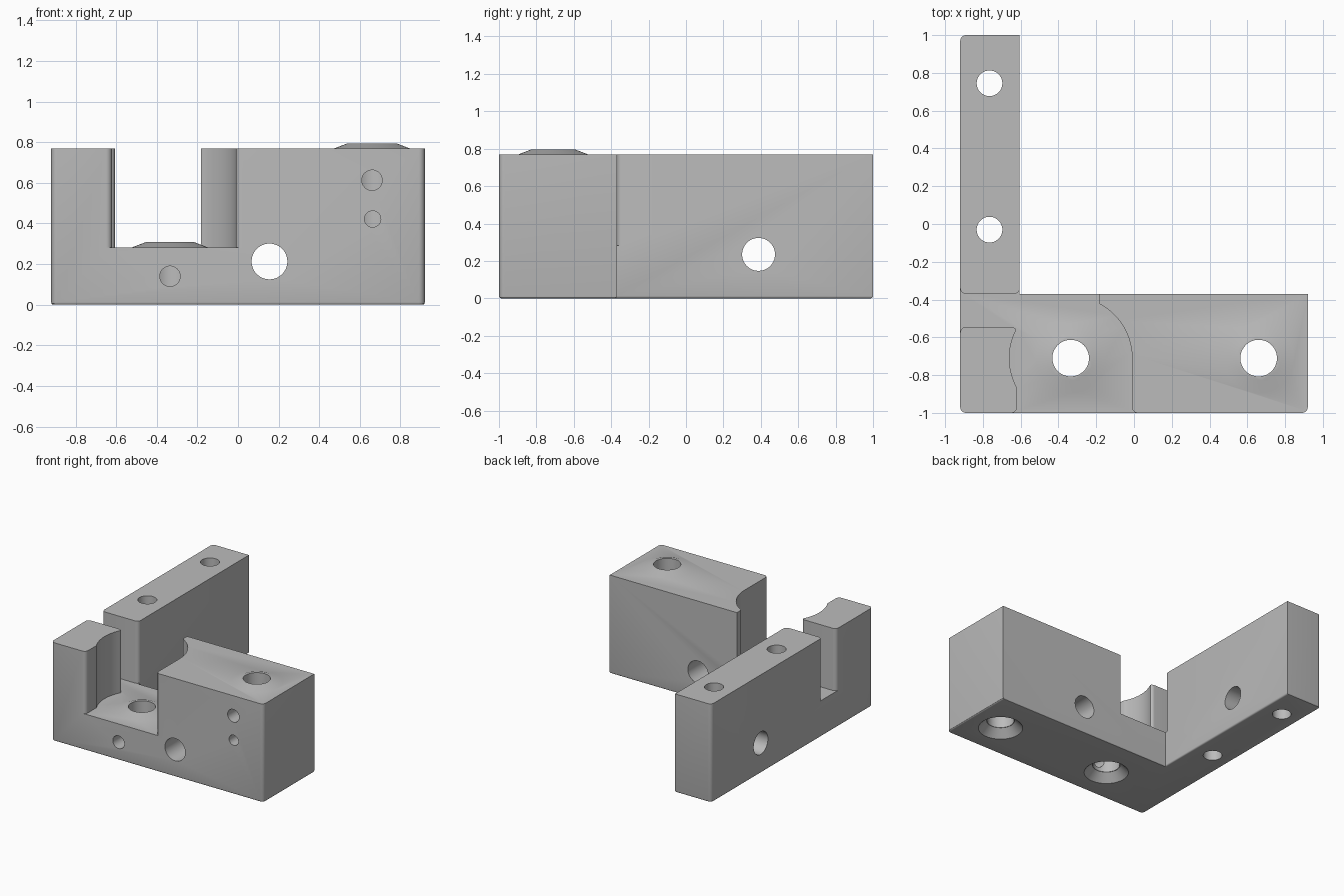
import bpy, bmesh
from math import cos, sin, radians, pi
from mathutils import Matrix, Vector

cube = bpy.data.objects.get("Cube")
if cube:
    bpy.data.objects.remove(cube, do_unlink=True)

# Main dimensions
TOP, FLOOR = 0.77, 0.283
X0, X1, ARM_X, BAR_Y = -0.92, 0.92, -0.605, -0.37
R = 0.03                       # corner fillet
SEAT = (-0.335, -0.71)         # centre of the round pocket
POST = (0.66, -0.71)           # hole in the tall block

metal = bpy.data.materials.new("light grey metal")
metal.use_nodes = True
grey = (0.5, 0.5, 0.5, 1)
metal.diffuse_color = grey
metal.node_tree.nodes["Principled BSDF"].inputs["Base Color"].default_value = grey


def arc(cx, cy, r, a0, a1, n=6):
    angles = [radians(a0 + (a1 - a0) * i / n) for i in range(n + 1)]
    return [(cx + r * cos(a), cy + r * sin(a)) for a in angles]


def to_object(bm, name):
    bmesh.ops.recalc_face_normals(bm, faces=bm.faces)
    mesh = bpy.data.meshes.new(name)
    bm.to_mesh(mesh)
    bm.free()
    mesh.materials.append(metal)
    obj = bpy.data.objects.new(name, mesh)
    bpy.context.collection.objects.link(obj)
    return obj


def prism(name, outline, z0, z1, bottom_bevel=0):
    bm = bmesh.new()
    face = bm.faces.new([bm.verts.new((x, y, z0)) for x, y in outline])
    up = bmesh.ops.extrude_face_region(bm, geom=[face], use_keep_orig=True)["geom"]
    for v in up:
        if isinstance(v, bmesh.types.BMVert):
            v.co.z = z1
    bmesh.ops.recalc_face_normals(bm, faces=bm.faces)
    if bottom_bevel:
        rim = [e for e in bm.edges if all(abs(v.co.z - z0) < 1e-5 for v in e.verts)]
        bmesh.ops.bevel(bm, geom=rim, offset=bottom_bevel, segments=3,
                        profile=0.5, affect='EDGES')
    return to_object(bm, name)


def cone(name, start, end, r0, r1=None, sides=48):
    a, b = Vector(start), Vector(end)
    turn = (b - a).to_track_quat('Z', 'Y').to_matrix().to_4x4()
    bm = bmesh.new()
    bmesh.ops.create_cone(bm, cap_ends=True, segments=sides, radius1=r0,
                          radius2=r0 if r1 is None else r1, depth=(b - a).length,
                          matrix=Matrix.Translation((a + b) / 2) @ turn)
    return to_object(bm, name)


def combine(body, tool, operation):
    mod = body.modifiers.new(tool.name, 'BOOLEAN')
    mod.object, mod.operation, mod.solver = tool, operation, 'EXACT'
    bpy.context.view_layer.objects.active = body
    bpy.ops.object.modifier_apply(modifier=mod.name)
    bpy.data.objects.remove(tool, do_unlink=True)


# L-shaped block with rounded outer corners
outline = (arc(X0 + R, -1 + R, R, 180, 270) + arc(X1 - R, -1 + R, R, 270, 360)
           + [(X1, BAR_Y), (ARM_X, BAR_Y), (ARM_X, 1)]
           + arc(X0 + R, 1 - R, R, 90, 180))
body = prism("bracket_body", outline, 0, TOP, bottom_bevel=0.012)

# Round pocket, open to the front and back, with a channel to the right side
pocket = ([(0.02, -1.1)] + arc(0.02, -1 + R, R, 270, 180)
          + arc(*SEAT, 0.325, 0, 62, 20) + [(-0.182, -0.3), (-0.55, -0.3)]
          + [(-0.55, BAR_Y + R)]
          + arc(ARM_X - R, BAR_Y + R, R, 0, -90)
          + arc(X0 + R, BAR_Y + R, R, -90, -180)
          + [(-1, BAR_Y + R), (-1, -0.575)]
          + arc(X0 + R, -0.575, R, 180, 90)
          + arc(-0.65, -0.575, R, 90, 30)
          + arc(*SEAT, 0.325, 153, 208.7, 18)
          + arc(-0.65, -1 + R, R, 0, -90) + [(-0.65, -1.1)])
combine(body, prism("pocket_cutter", pocket, FLOOR, 1), 'DIFFERENCE')

# Raised collars and countersunk screw holes
for (x, y), z in ((SEAT, FLOOR), (POST, TOP)):
    combine(body, cone("collar", (x, y, z - 0.01), (x, y, z + 0.025), 0.211, 0.12),
            'UNION')
    combine(body, cone("screw_hole", (x, y, -0.1), (x, y, 1), 0.097), 'DIFFERENCE')
    combine(body, cone("countersink", (x, y, -0.01), (x, y, 0.06), 0.17, 0.1),
            'DIFFERENCE')

# Vertical holes through the arm
for y in (0.745, -0.03):
    combine(body, cone("arm_hole", (-0.765, y, -0.1), (-0.765, y, 1), 0.068),
            'DIFFERENCE')

# Holes entering the front face: x, z, radius, end depth
for x, z, r, end in ((0.155, 0.213, 0.088, -0.2), (-0.335, 0.14, 0.05, -0.71),
                     (0.66, 0.613, 0.05, -0.71), (0.663, 0.422, 0.04, -0.71)):
    combine(body, cone("front_hole", (x, -1.1, z), (x, end, z), r), 'DIFFERENCE')

# Cross hole through the arm
combine(body, cone("side_hole", (-1.1, 0.388, 0.235), (-0.4, 0.388, 0.235), 0.088),
        'DIFFERENCE')

for obj in bpy.context.selected_objects:
    obj.select_set(False)
body.select_set(True)
bpy.context.view_layer.objects.active = body
bpy.ops.object.shade_smooth_by_angle(angle=pi / 6)
